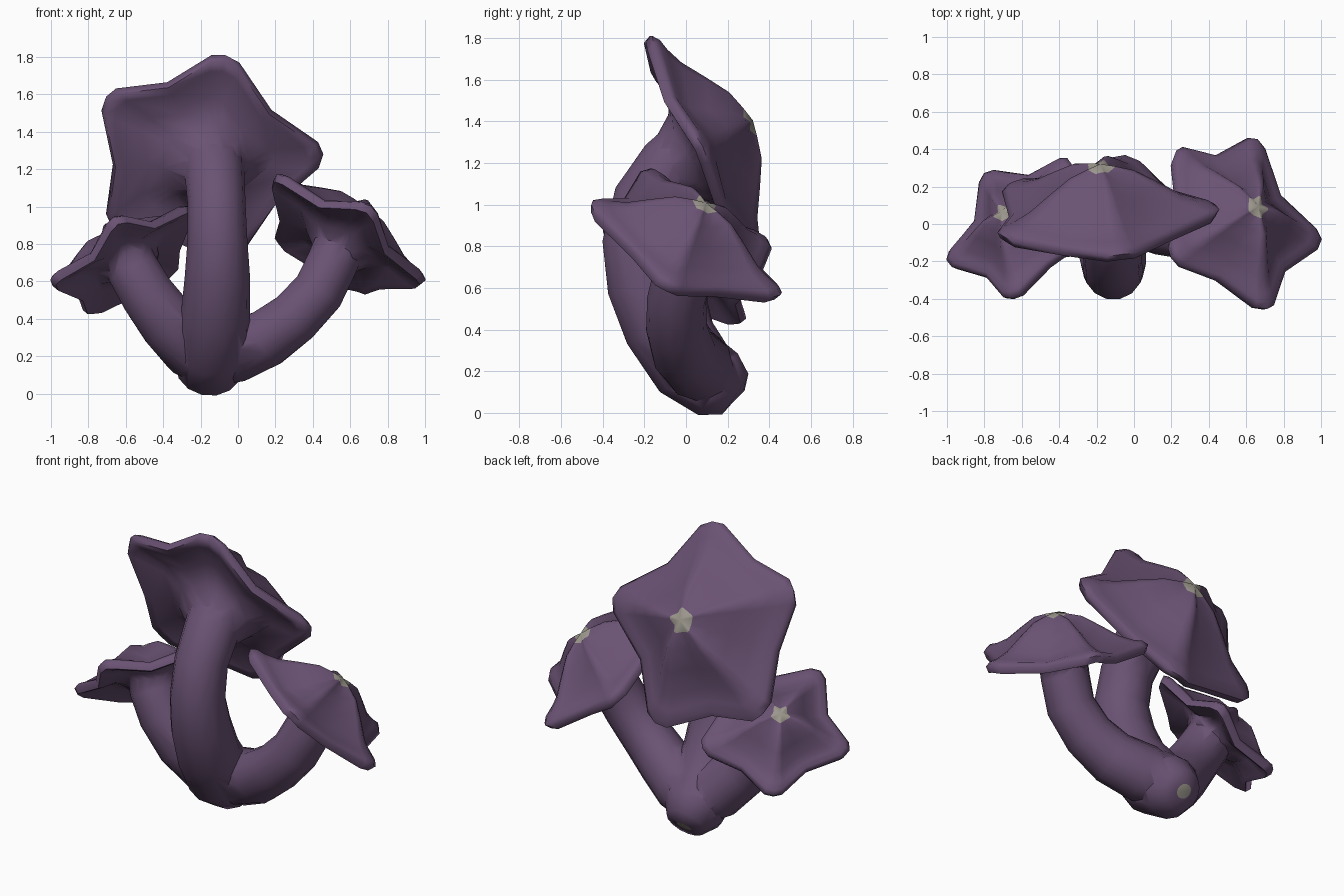
import bpy, bmesh, math
from mathutils import Vector as V

if "Cube" in bpy.data.objects:
    bpy.data.objects.remove(bpy.data.objects["Cube"])


def material(name, rgb):
    m = bpy.data.materials.new(name)
    m.diffuse_color = (*rgb, 1)
    m.use_nodes = True
    m.node_tree.nodes["Principled BSDF"].inputs["Base Color"].default_value = m.diffuse_color
    return m


PURPLE = material("dusty purple", (0.143, 0.084, 0.172))
GREY = material("warm grey", (0.33, 0.31, 0.265))


def smooth(ob):
    bpy.ops.object.select_all(action='DESELECT')
    bpy.context.view_layer.objects.active = ob
    ob.select_set(True)
    bpy.ops.object.shade_smooth_by_angle(angle=math.radians(70))


def finish(bm, name):
    bmesh.ops.recalc_face_normals(bm, faces=bm.faces)
    me = bpy.data.meshes.new(name)
    bm.to_mesh(me)
    bm.free()
    me.materials.append(PURPLE)
    me.materials.append(GREY)
    ob = bpy.data.objects.new(name, me)
    bpy.context.collection.objects.link(ob)
    smooth(ob)
    return ob


def skin(name, rings, start, end, grey_start):
    """Bridge rings of points, closing both ends with a fan."""
    bm = bmesh.new()
    loops = [[bm.verts.new(p) for p in r] for r in rings]
    n = len(loops[0])
    for a, b in zip(loops, loops[1:]):
        for i in range(n):
            j = (i + 1) % n
            bm.faces.new((a[i], a[j], b[j], b[i]))
    for loop, point, mat in ((loops[0], start, grey_start), (loops[-1], end, 0)):
        c = bm.verts.new(point)
        for i in range(n):
            bm.faces.new((loop[i], loop[(i + 1) % n], c)).material_index = mat
    return finish(bm, name)


def stalk(name, pts, side, grey=0, sides=14):
    """Tube along (x, y, z, radius) points; side is a direction off the path."""
    c = [V(p[:3]) for p in pts]
    side = V(side)
    rings = []
    for i, p in enumerate(pts):
        t = (c[min(i + 1, len(c) - 1)] - c[max(i - 1, 0)]).normalized()
        u = (side - t * t.dot(side)).normalized()
        w = t.cross(u)
        rings.append([c[i] + p[3] * (u * math.cos(a) + w * math.sin(a))
                      for a in (2 * math.pi * k / sides for k in range(sides))])
    return skin(name, rings, c[0], c[-1], grey)


def cap(name, apex, tips, dent, spot, neck, radius):
    """Five-pointed cap: domed outside, thin lip, underside flaring from the stalk."""
    apex, neck, tips = V(apex), V(neck), [V(t) for t in tips]
    mid = sum(tips, V()) / 5
    nrm = V()
    for a, b in zip(tips, tips[1:] + tips[:1]):
        nrm += (a - mid).cross(b - mid)
    nrm.normalize()
    if nrm.dot(apex - mid) < 0:
        nrm = -nrm
    rim = []
    for k in range(5):
        t, t2 = tips[k], tips[(k + 1) % 5]
        v = ((t + t2) / 2).lerp(mid, dent) - nrm * 0.04
        side = lambda q: q.lerp(v, 0.27) + (q - mid) * 0.07
        rim += [t, side(t), v, side(t2)]

    def dome(f):
        out = []
        for i, p in enumerate(rim):
            valley = 0.03 if i % 4 == 2 else 0
            b = 0.028 * math.sin(2 * math.pi * f) + (0.012 - valley) * 4 * f * (1 - f)
            out.append(apex.lerp(p + nrm * 0.02, f) + nrm * b)
        return out

    def inward(p, f, depth):
        return p.lerp(mid, f) - nrm * depth

    rings = [dome(f) for f in (spot, 0.3, 0.5, 0.7, 0.85, 0.95)]
    rings.append([inward(p, -0.01, 0) for p in rim])
    rings.append([inward(p, 0.02, 0.04) for p in rim])
    rings.append([inward(p, 0.12, 0.04) for p in rim])
    rings.append([inward(p, 0.4, 0.02) for p in rim])
    for r, f in ((1.55, 0.4), (1.0, 1.0)):
        rings.append([mid.lerp(neck, f) + (p - mid).normalized() * radius * r for p in rim])
    return skin(name, rings, apex + nrm * 0.012, neck, 1)


# Caps
caps = [
    cap("centre_cap", (-0.18, 0.31, 1.40),
        [(-0.07, -0.16, 1.805), (0.45, 0.08, 1.28), (-0.04, 0.36, 0.74),
         (-0.67, 0.21, 0.90), (-0.70, -0.06, 1.585)], 0.04, 0.125, (-0.125, -0.09, 1.17), 0.15),
    cap("left_cap", (-0.70, 0.06, 0.85),
        [(-0.265, -0.05, 1.0), (-0.36, 0.35, 0.665), (-0.80, 0.27, 0.45),
         (-1.0, -0.19, 0.61), (-0.66, -0.39, 0.94)], 0.10, 0.13, (-0.56, -0.025, 0.68), 0.12),
    cap("right_cap", (0.66, 0.09, 1.0),
        [(0.21, -0.17, 1.17), (0.23, 0.39, 0.83), (0.66, 0.45, 0.57),
         (1.0, -0.08, 0.61), (0.71, -0.45, 1.0)], 0.10, 0.13, (0.52, 0.0, 0.73), 0.12)]

# Stalks, all growing from one rounded foot
body = stalk("centre_stalk", [(-0.16, 0.25, 0.075, 0.045), (-0.16, 0.235, 0.09, 0.12),
                              (-0.155, 0.15, 0.14, 0.18), (-0.14, 0.01, 0.235, 0.195),
                              (-0.12, -0.125, 0.42, 0.185), (-0.11, -0.21, 0.62, 0.175),
                              (-0.11, -0.245, 0.82, 0.16), (-0.115, -0.20, 1.02, 0.155),
                              (-0.125, -0.08, 1.18, 0.16), (-0.14, 0.02, 1.25, 0.175),
                              (-0.15, 0.09, 1.28, 0.17)], (1, 0, 0), grey=1)
left = stalk("left_stalk", [(-0.16, 0.12, 0.165, 0.13), (-0.24, 0.05, 0.24, 0.17),
                            (-0.37, -0.02, 0.375, 0.16), (-0.485, -0.045, 0.53, 0.148),
                            (-0.56, -0.03, 0.66, 0.143), (-0.61, 0.0, 0.77, 0.14)], (0, 1, 0))
right = stalk("right_stalk", [(-0.16, 0.12, 0.165, 0.13), (-0.02, 0.06, 0.225, 0.17),
                              (0.15, -0.01, 0.295, 0.158), (0.30, -0.045, 0.405, 0.147),
                              (0.43, -0.045, 0.545, 0.142), (0.50, -0.01, 0.69, 0.14),
                              (0.56, 0.03, 0.83, 0.14)], (0, 1, 0))

# Fuse everything into one continuous body
for part in [left, right] + caps:
    mod = body.modifiers.new("fuse", 'BOOLEAN')
    mod.operation, mod.solver, mod.object = 'UNION', 'EXACT', part
    mod.use_self = True
    bpy.context.view_layer.objects.active = body
    bpy.ops.object.modifier_apply(modifier=mod.name)
    bpy.data.objects.remove(part)
body.name = "capped_stalks"
smooth(body)
